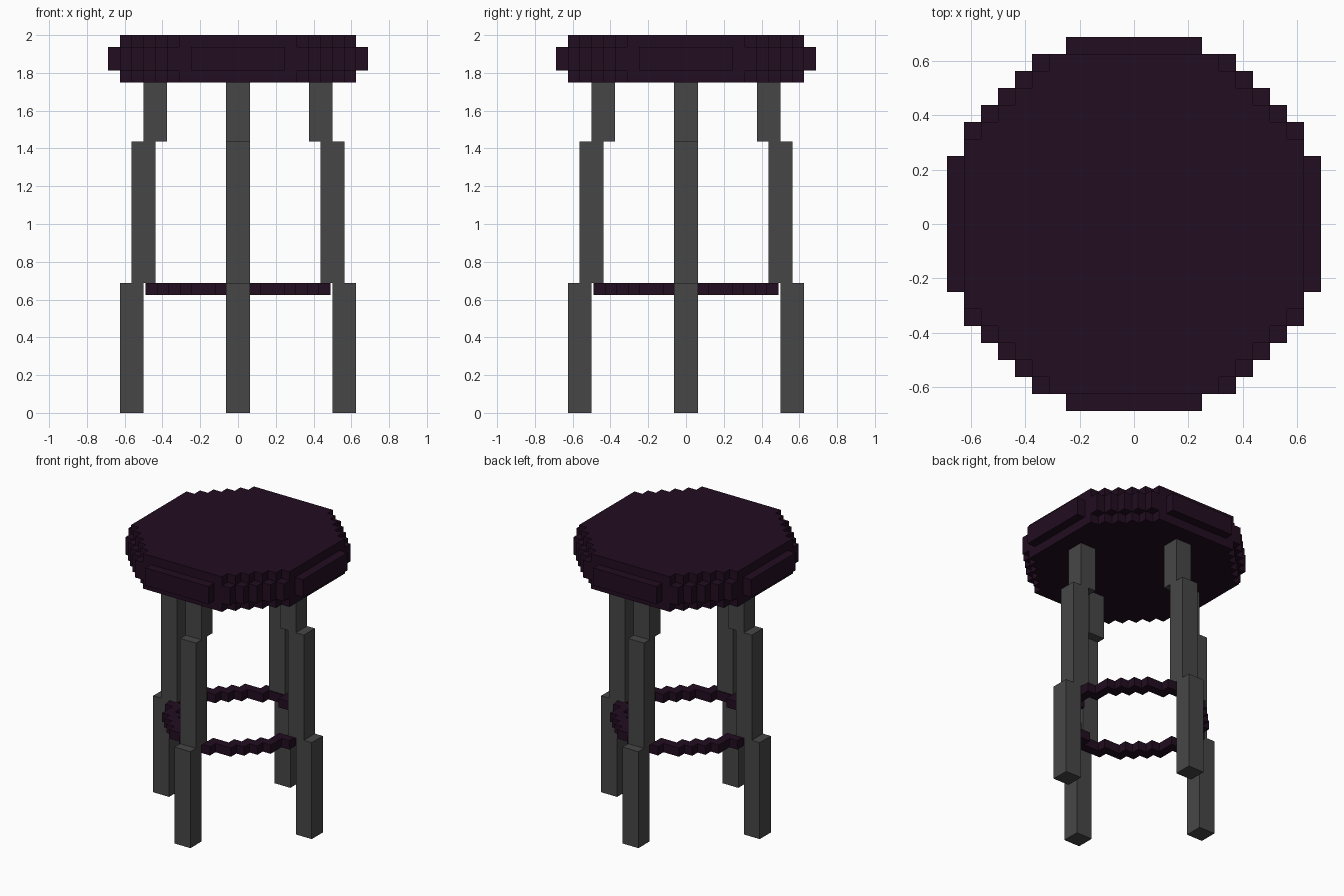
import bpy, bmesh
from mathutils import Matrix, Vector

if "Cube" in bpy.data.objects:
    bpy.data.objects.remove(bpy.data.objects["Cube"], do_unlink=True)

U = 1 / 16  # block unit


def material(name, rgb):
    m = bpy.data.materials.new(name)
    m.use_nodes = True
    m.diffuse_color = (*rgb, 1)
    m.node_tree.nodes["Principled BSDF"].inputs["Base Color"].default_value = (*rgb, 1)
    return m


purple = material("dark purple", (0.0160, 0.0042, 0.0150))
grey = material("charcoal grey", (0.062, 0.062, 0.062))


def finish(name, bm, mat):
    bmesh.ops.recalc_face_normals(bm, faces=bm.faces)
    me = bpy.data.meshes.new(name)
    bm.to_mesh(me)
    bm.free()
    me.materials.append(mat)
    ob = bpy.data.objects.new(name, me)
    bpy.context.collection.objects.link(ob)
    return ob


def stepped_disc(name, outer, z0, z1, mat, inner=(), scale=1.0):
    """Blocky disc from half-widths per row, with an optional blocky hole."""
    bm = bmesh.new()
    n = len(outer)
    row = lambda widths, j: widths[j] if j < len(widths) else 0
    s = U * scale
    for j in range(-n, n):
        r = j if j >= 0 else -j - 1
        for i in range(-n, n):
            c = i if i >= 0 else -i - 1
            if row(inner, r) <= c < outer[r]:
                corners = ((i, j), (i + 1, j), (i + 1, j + 1), (i, j + 1))
                bm.faces.new([bm.verts.new((x * s, y * s, z0)) for x, y in corners])
    bmesh.ops.remove_doubles(bm, verts=bm.verts, dist=1e-4)
    ext = bmesh.ops.extrude_face_region(bm, geom=bm.faces[:], use_keep_orig=True)
    top = [g for g in ext["geom"] if isinstance(g, bmesh.types.BMVert)]
    bmesh.ops.translate(bm, verts=top, vec=(0, 0, z1 - z0))
    bmesh.ops.recalc_face_normals(bm, faces=bm.faces)
    if not inner:
        bmesh.ops.dissolve_limit(bm, angle_limit=0.01, verts=bm.verts, edges=bm.edges)
    return finish(name, bm, mat)


# Seat: full-height cushion with a wider middle band
stepped_disc("seat_cushion", (10, 10, 10, 10, 10, 9, 8, 7, 6, 5), 28 * U, 32 * U, purple)
stepped_disc("seat_band", (11, 11, 11, 11, 10, 10, 9, 8, 7, 6, 4), 29 * U, 31 * U, purple)

# Foot ring between the legs
stepped_disc("foot_ring", (8, 8, 7, 7, 6, 5, 4, 2), 10 * U, 11 * U, purple,
             inner=(7, 6, 6, 5, 4, 3, 1), scale=0.98)

# Legs: three stacked posts stepping outward toward the floor
posts = ((9, 0, 11), (8, 11, 23), (7, 23, 28))  # centre distance, bottom, top
for name, dx, dy in (("left_leg", 1, 0), ("right_leg", -1, 0),
                     ("front_leg", 0, -1), ("back_leg", 0, 1)):
    bm = bmesh.new()
    for d, z0, z1 in posts:
        centre = Vector((dx * d, dy * d, (z0 + z1) / 2)) * U
        size = Matrix.Diagonal((2 * U, 2 * U, (z1 - z0) * U, 1))
        bmesh.ops.create_cube(bm, size=1, matrix=Matrix.Translation(centre) @ size)
    finish(name, bm, grey)
